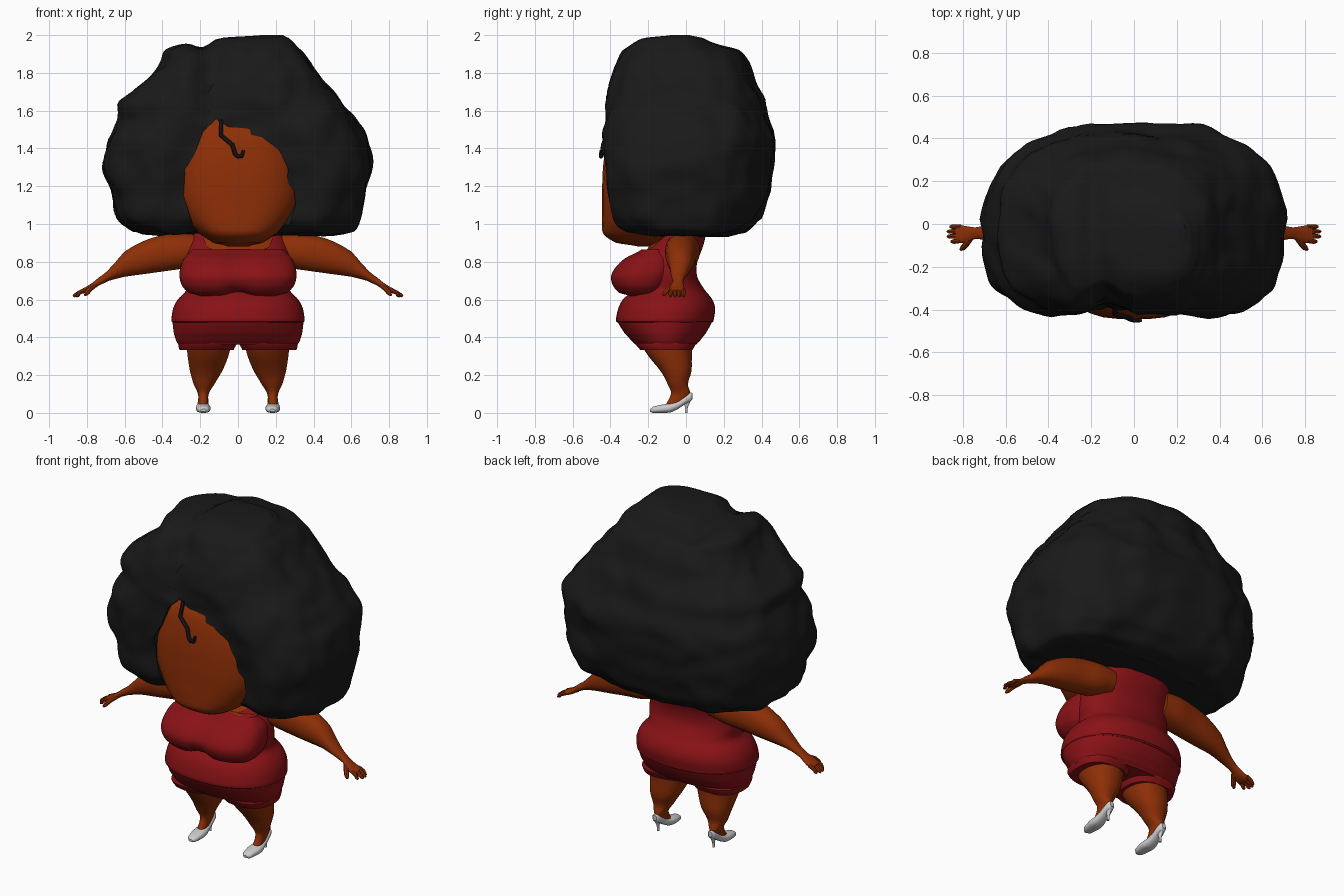
import bpy, bmesh, math
from mathutils import Vector, noise

if "Cube" in bpy.data.objects:
    bpy.data.objects.remove(bpy.data.objects["Cube"])


def material(name, rgb):
    m = bpy.data.materials.new(name)
    m.diffuse_color = (*rgb, 1)
    m.use_nodes = True
    m.node_tree.nodes["Principled BSDF"].inputs["Base Color"].default_value = m.diffuse_color
    return m


SKIN = material("skin", (0.27, 0.028, 0.002))
RED = material("red_cloth", (0.25, 0.006, 0.008))
BLACK = material("hair_black", (0.010, 0.010, 0.010))


def finish(ob, mat, mirror=False, angle=40):
    if mat:
        ob.data.materials.append(mat)
    bpy.ops.object.select_all(action='DESELECT')
    bpy.context.view_layer.objects.active = ob
    ob.select_set(True)
    if mirror:
        ob.modifiers.new("mirror", 'MIRROR')
        bpy.ops.object.modifier_apply(modifier="mirror")
    bpy.ops.object.shade_smooth_by_angle(angle=math.radians(angle))
    return ob


def smooth_rings(rings, k):
    """Catmull-Rom through the ring extents, linear along the axis."""
    out = []
    for i in range(len(rings) - 1):
        p0, p1 = rings[max(i - 1, 0)], rings[i]
        p2, p3 = rings[i + 1], rings[min(i + 2, len(rings) - 1)]
        for j in range(k):
            u = j / k
            out.append([p1[0] + (p2[0] - p1[0]) * u] + [
                0.5 * (2 * b + (c - a) * u + (2 * a - 5 * b + 4 * c - d) * u * u
                       + (3 * b - a - 3 * c + d) * u ** 3)
                for a, b, c, d in zip(p0[1:], p1[1:], p2[1:], p3[1:])])
    return out + [list(rings[-1])]


def loft(name, rings, mat, axis='z', n=2.2, n_back=None, seg=32, k=4, mirror=False,
         warp=None, angle=40, inset=0):
    """Rings are (position on axis, a_min, a_max, b_min, b_max)."""
    bm = bmesh.new()
    loops = []
    for t, a0, a1, b0, b1 in smooth_rings(rings, k):
        loop = []
        for s in range(seg):
            th = 2 * math.pi * (s + .5) / seg
            c, d = math.cos(th), math.sin(th)
            e = n_back if n_back and d > 0 else n
            a = (a0 + a1) / 2 + ((a1 - a0) / 2 - inset) * math.copysign(abs(c) ** (2 / e), c)
            b = (b0 + b1) / 2 + ((b1 - b0) / 2 - inset) * math.copysign(abs(d) ** (2 / e), d)
            co = Vector({'z': (a, b, t), 'x': (t, a, b), 'y': (a, t, b)}[axis])
            loop.append(bm.verts.new(warp(co) if warp else co))
        loops.append(loop)
    for lo, hi in zip(loops, loops[1:]):
        for s in range(seg):
            e = (s + 1) % seg
            bm.faces.new((lo[s], lo[e], hi[e], hi[s]))
    bm.faces.new(loops[0][::-1])
    bm.faces.new(loops[-1])
    bmesh.ops.recalc_face_normals(bm, faces=bm.faces)
    me = bpy.data.meshes.new(name)
    bm.to_mesh(me)
    bm.free()
    ob = bpy.data.objects.new(name, me)
    bpy.context.collection.objects.link(ob)
    return finish(ob, mat, mirror, angle)


def cut(ob, outline, y0, y1):
    """Cut an x-z outline, extruded along y, out of an object."""
    bm = bmesh.new()
    f = bm.faces.new([bm.verts.new((x, y0, z)) for x, z in outline])
    ex = bmesh.ops.extrude_face_region(bm, geom=[f])
    for v in ex['geom']:
        if isinstance(v, bmesh.types.BMVert):
            v.co.y = y1
    bmesh.ops.recalc_face_normals(bm, faces=bm.faces)
    me = bpy.data.meshes.new("cutter")
    bm.to_mesh(me)
    bm.free()
    tool = bpy.data.objects.new("cutter", me)
    tool.hide_render = True
    bpy.context.collection.objects.link(tool)
    mod = ob.modifiers.new("cut", 'BOOLEAN')
    mod.operation, mod.solver, mod.object = 'DIFFERENCE', 'EXACT', tool
    bpy.context.view_layer.objects.active = ob
    bpy.ops.object.modifier_apply(modifier="cut")
    bpy.data.objects.remove(tool)
    finish(ob, None)


def tube(name, pts, radius, mat, mirror=False):
    cu = bpy.data.curves.new(name, 'CURVE')
    cu.dimensions, cu.bevel_depth, cu.bevel_resolution = '3D', radius, 2
    cu.use_fill_caps = True
    sp = cu.splines.new('POLY')
    sp.points.add(len(pts) - 1)
    for p, (x, y, z, r) in zip(sp.points, pts):
        p.co, p.radius = (x, y, z, 1), r
    ob = bpy.data.objects.new(name, cu)
    bpy.context.collection.objects.link(ob)
    bpy.ops.object.select_all(action='DESELECT')
    bpy.context.view_layer.objects.active = ob
    ob.select_set(True)
    bpy.ops.object.convert(target='MESH')
    return finish(bpy.context.object, mat, mirror)


# Big hair: lumpy mass, sinking in around the face, parted above it
def curls(co):
    d = (co - Vector((0, 0, 1.4))).normalized()
    d.z *= max(0, min(1, (1.98 - co.z) * 5))
    bump = 0.028 * noise.noise(co * 5) + 0.016 * noise.noise(co * 10 + Vector((3, 1, 7)))
    sink = 0
    if co.y < 0:
        r = math.hypot(co.x / .30, (co.z - 1.17) / .36)
        sink = .06 * max(0, min(1, (1.4 - r) / .4))
        if co.z > 1.45:
            sink = max(sink, .08 * math.exp(-((co.x + .13) / .08) ** 2) * min(1, (co.z - 1.45) * 8))
        sink *= min(1, -co.y * 4)
    if co.z > 1.88:
        co.z -= .04 * math.exp(-((co.x + .19) / .06) ** 2) * min(1, (co.z - 1.88) * 12)
    co = co + d * bump
    co.y += sink
    co.z = min(co.z, 2.0)
    return co


hair = loft("hair", [
    (0.94, -.42, .52, -.22, .22), (0.965, -.56, .62, -.34, .31), (1.03, -.645, .655, -.42, .40),
    (1.15, -.665, .68, -.44, .44), (1.30, -.715, .715, -.465, .45), (1.45, -.675, .69, -.46, .47),
    (1.55, -.63, .625, -.445, .44), (1.65, -.625, .54, -.43, .41), (1.75, -.50, .465, -.41, .365),
    (1.85, -.41, .385, -.38, .33), (1.92, -.37, .335, -.335, .28), (1.96, -.28, .30, -.28, .15),
    (1.985, -.12, .27, -.22, .09), (2.0, .12, .24, -.08, .02)],
    BLACK, n=3.0, n_back=2.5, seg=96, k=5, warp=curls)
cut(hair, [(-.115, 1.555), (-.185, 1.49), (-.23, 1.37), (-.28, 1.29), (-.288, 1.15), (-.24, 1.0),
           (-.22, .8), (.25, .8), (.275, 1.0), (.305, 1.10), (.295, 1.18), (.26, 1.22), (.265, 1.29),
           (.22, 1.39), (.125, 1.46), (.01, 1.485), (-.06, 1.52)], -1, -.32)

# Blank face and head
loft("head", [(.88, -.05, .05, -.25, -.08), (.9, -.13, .13, -.37, .02), (.945, -.20, .20, -.437, .08),
              (1.0, -.265, .265, -.445, .13), (1.1, -.33, .33, -.445, .17), (1.2, -.35, .35, -.445, .2),
              (1.35, -.335, .335, -.435, .2), (1.5, -.28, .28, -.40, .16), (1.6, -.15, .15, -.31, .06)],
     SKIN, n=2.8, n_back=2.2)

# Loose curl on the forehead
tube("forehead_curl", [(-.09, -.39, 1.55, 1), (-.09, -.42, 1.47, 1), (-.055, -.43, 1.44, 1),
                       (-.03, -.438, 1.42, 1), (-.015, -.445, 1.37, 1), (0, -.45, 1.358, 1),
                       (.02, -.45, 1.36, 1), (.03, -.45, 1.39, .7)], .012, BLACK)

# Low-neck top over a skin torso
TOP = [(.478, -.345, .345, -.362, .138), (.485, -.353, .353, -.372, .146),
       (.55, -.345, .345, -.36, .155), (.6, -.32, .32, -.335, .14),
       (.65, -.275, .275, -.28, .10), (.72, -.285, .285, -.26, .06),
       (.8, -.28, .28, -.25, .06), (.88, -.26, .26, -.205, .09),
       (.95, -.235, .235, -.14, .105), (.985, -.215, .215, -.11, .10)]
top = loft("top", TOP, RED, seg=48)
cut(top, [(-.18, 1.2), (-.18, .92), (-.165, .88), (-.13, .862), (.13, .862), (.165, .88),
          (.18, .92), (.18, 1.2)], -1, .0)
loft("torso", [(.37, -.30, .30, -.26, .05), (.43, -.33, .33, -.325, .11)] + TOP[2:], SKIN, inset=.008)


# Bust: one full-width mass, hollowed slightly along the middle
def hollow(co):
    g = math.exp(-(co.x / .06) ** 2)
    if co.y < -.2:
        co.y += .025 * g
    co.z += .02 * g * max(0, (.74 - co.z) / .11)
    return co


BUST = [(.62, -.20, .20, -.31, -.2), (.635, -.26, .26, -.36, -.12), (.67, -.295, .295, -.39, -.08),
        (.72, -.31, .31, -.402, -.05), (.77, -.305, .305, -.378, -.04),
        (.82, -.285, .285, -.325, -.05), (.865, -.24, .24, -.24, -.1)]
loft("bust", BUST, RED, n=2.7, seg=64, warp=hollow)
loft("bust_skin", BUST, SKIN, n=2.7, seg=64, warp=hollow, inset=.008)

# Shorts: seat and two short legs
loft("shorts_seat", [(.362, -.318, .318, -.27, .055), (.38, -.328, .328, -.288, .073),
                     (.42, -.34, .34, -.325, .105), (.49, -.348, .348, -.365, .14)], RED, seg=48)
loft("shorts_leg", [(.333, .022, .31, -.243, .035), (.35, .014, .315, -.258, .045),
                    (.37, .005, .318, -.27, .055)], RED, n=2.5, mirror=True)

# Legs
loft("leg", [(.035, .16, .21, -.11, -.03), (.1, .155, .212, -.08, .022), (.15, .125, .235, -.097, .01),
             (.22, .083, .255, -.135, .03), (.3, .05, .268, -.20, .032), (.38, .03, .28, -.25, .04),
             (.48, .01, .33, -.31, .09)], SKIN, seg=20, k=3, mirror=True)

# Arms with palms
loft("arm", [(.18, -.09, .07, .79, .94), (.28, -.11, .075, .765, .95), (.38, -.11, .06, .75, .945),
             (.49, -.105, .05, .735, .915), (.60, -.09, .03, .72, .855), (.68, -.08, .0, .70, .765),
             (.74, -.07, -.015, .672, .715), (.78, -.085, -.01, .645, .683),
             (.82, -.09, -.005, .632, .66), (.835, -.08, -.015, .634, .652)],
     SKIN, axis='x', seg=20, k=3, mirror=True)

# Fingers and thumb
for i, (y, reach) in enumerate([(-.082, .855), (-.058, .872), (-.035, .872), (-.013, .86)]):
    tube(f"finger_{i + 1}", [(.81, y * .95, .65, 1), (.84, y, .637, 1), (reach - .008, y, .622, .9),
                             (reach, y, .616, .5)], .011, SKIN, True)
tube("thumb", [(.76, -.06, .675, 1.1), (.785, -.095, .655, 1.1), (.80, -.112, .635, 1),
               (.81, -.12, .622, .5)], .013, SKIN, True)

# High-heeled shoes
loft("shoe", [(-.19, .17, .195, .006, .02), (-.175, .155, .21, .0, .033), (-.12, .145, .222, .0, .045),
              (-.08, .148, .222, .003, .052), (-.04, .155, .215, .022, .066), (.0, .157, .211, .048, .092),
              (.025, .163, .205, .06, .108), (.034, .172, .196, .072, .104)],
     None, axis='y', n=2.4, seg=20, k=3, mirror=True)
loft("shoe_heel", [(.0, .177, .191, -.006, .008), (.03, .177, .191, -.006, .01), (.075, .166, .202, -.02, .03)],
     None, seg=12, k=2, mirror=True)
